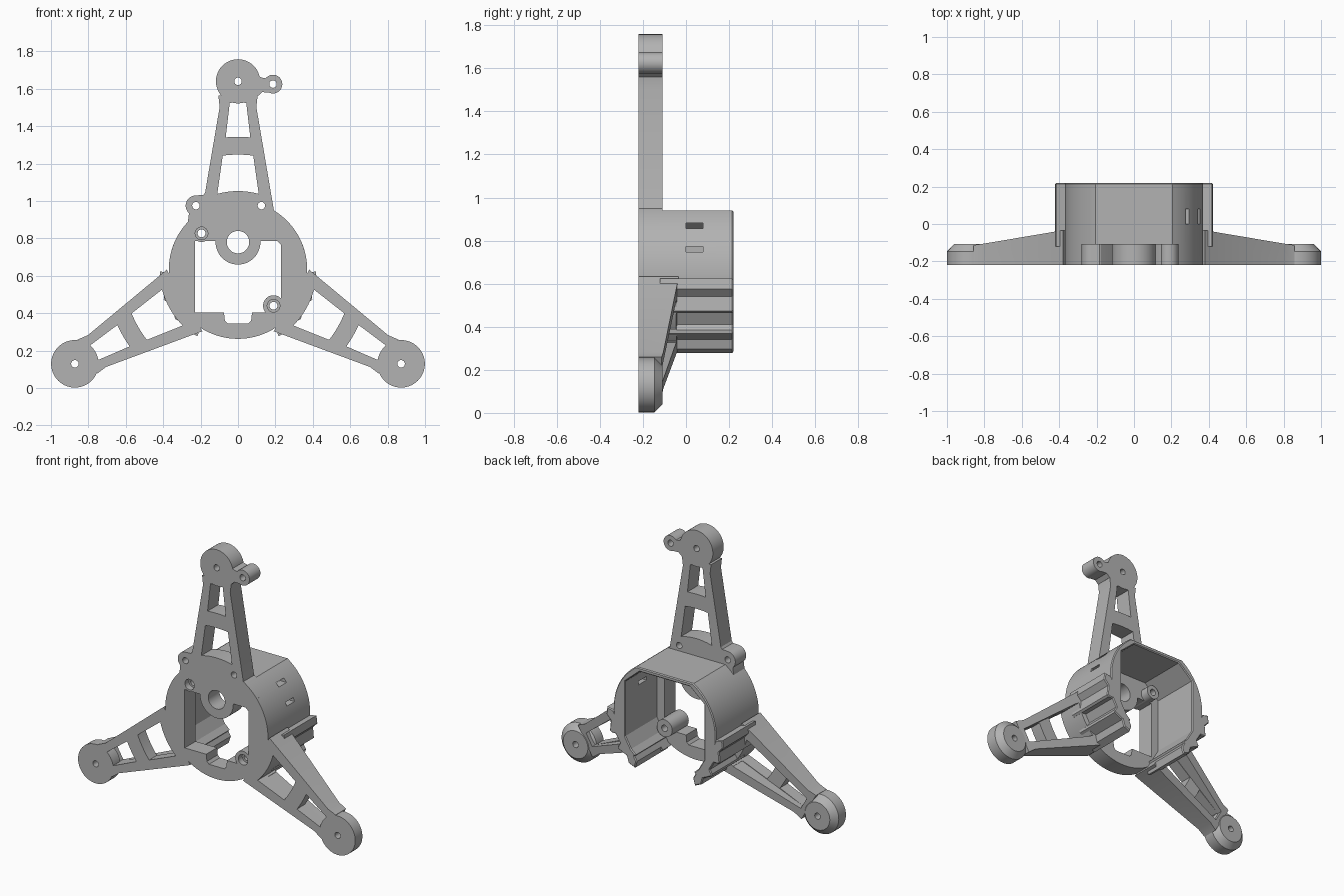
import bpy, bmesh
from math import sin, cos, radians, pi

cube = bpy.data.objects.get("Cube")
if cube:
    bpy.data.objects.remove(cube)

FRONT, MID, BACK = -0.22, -0.108, 0.22   # depth levels along y
CZ = 0.633                               # height of the hub centre
HUB_R, REACH = 0.37, 1.007
parts = []

grey = bpy.data.materials.new("plain_grey")
GREY = (0.45, 0.45, 0.45, 1)
grey.diffuse_color = GREY
grey.use_nodes = True
grey.node_tree.nodes["Principled BSDF"].inputs["Base Color"].default_value = GREY


def circle(x, z, r, n=48):
    return [(x + r * cos(2 * pi * i / n), z + r * sin(2 * pi * i / n)) for i in range(n)]


def arc(r, a0, a1, n=24):
    """Arc about the hub centre, in degrees."""
    angles = [radians(a0 + (a1 - a0) * i / n) for i in range(n + 1)]
    return [(r * cos(a), CZ + r * sin(a)) for a in angles]


def polar(points, angle):
    """Turn (along arm, across arm) points into (x, z)."""
    c, s = cos(radians(angle)), sin(radians(angle))
    return [(u * c - v * s, CZ + u * s + v * c) for u, v in points]


def prism(name, outline, y0, y1, chamfer=0, back=None):
    """Extrude an (x, z) outline in depth; back(x, z) can tilt the rear face."""
    bm = bmesh.new()
    front = [bm.verts.new((x, y0, z)) for x, z in outline]
    rear = [bm.verts.new((x, back(x, z) if back else y1, z)) for x, z in outline]
    bm.faces.new(front)
    cap = bm.faces.new(rear)
    n = len(outline)
    for i in range(n):
        j = (i + 1) % n
        bm.faces.new((front[i], front[j], rear[j], rear[i]))
    bmesh.ops.recalc_face_normals(bm, faces=bm.faces[:])
    if chamfer:
        bmesh.ops.bevel(bm, geom=list(cap.edges), offset=chamfer, segments=1,
                        affect='EDGES', clamp_overlap=True)
    mesh = bpy.data.meshes.new(name)
    bm.to_mesh(mesh)
    bm.free()
    mesh.materials.append(grey)
    obj = bpy.data.objects.new(name, mesh)
    bpy.context.scene.collection.objects.link(obj)
    return obj


def part(name, outline, y0, y1, cuts=(), **kw):
    """Make a solid and subtract each (outline, y0, y1) cut from it."""
    obj = prism(name, outline, y0, y1, **kw)
    for cut in cuts:
        cutter = prism("cutter", *cut)
        cutter.hide_render = True
        mod = obj.modifiers.new("cut", 'BOOLEAN')
        mod.operation, mod.solver, mod.object = 'DIFFERENCE', 'EXACT', cutter
        bpy.context.view_layer.update()
        graph = bpy.context.evaluated_depsgraph_get()
        result = bpy.data.meshes.new_from_object(obj.evaluated_get(graph))
        obj.modifiers.clear()
        obj.data = result
        bpy.data.objects.remove(cutter)
    parts.append(obj)
    return obj


def through(outline):
    return (outline, -0.5, 0.5)


# Shared holes
hub_hole = through(circle(0, 0.78, 0.06))
pin_holes = [through(circle(x, 0.975, 0.02, 24)) for x in (-0.225, 0.125)]
screws = {"upper": (-0.195, 0.827, 0.046), "lower": (0.19, 0.44, 0.056)}
screw_cuts = {}
for key, (x, z, r) in screws.items():
    screw_cuts[key] = [through(circle(x, z, 0.021, 24)),
                       (circle(x, z, 0.034, 24), -0.5, FRONT + 0.04)]
opening = [(-0.23, 0.405), (-0.075, 0.405), (-0.07, 0.36), (-0.055, 0.345),
           (0.055, 0.345), (0.07, 0.36), (0.075, 0.405), (0.23, 0.405),
           (0.23, 0.765), (0.21, 0.785), (-0.23, 0.785)]

# Hub plate with its opening, centre bearing ring and screw bosses
part("hub_plate", circle(0, CZ, HUB_R, 96), FRONT, MID,
     [through(opening), hub_hole] + pin_holes + screw_cuts["upper"] + screw_cuts["lower"])
part("bearing_ring", circle(0, 0.78, 0.12), FRONT, MID, [hub_hole])
for key, (x, z, r) in screws.items():
    part(key + "_screw_boss", circle(x, z, r, 32), FRONT, -0.05, screw_cuts[key])

# Open-bottomed housing behind the plate, with two slots in its left wall
inner_half = [(0.21, -0.27), (0.285, -0.2), (0.285, 0.19), (0.18, 0.28)]
inner = [(-x, CZ + z) for x, z in inner_half]
inner += [(x, CZ + z) for x, z in reversed(inner_half)]
shell = arc(HUB_R, -52, 56, 40) + arc(HUB_R, 124, 232, 40) + inner
slots = [([(0.2, z), (0.45, z), (0.45, z + 0.024), (0.2, z + 0.024)], 0, 0.08)
         for z in (0.748, 0.857)]
part("housing_shell", shell, FRONT + 0.02, BACK, slots, chamfer=0.006)

# Arms: inner and outer windows are bounded by arcs around the hub
def arm_window(r0, r1, half0, half1, angle):
    near = [(r0 * cos(t), r0 * sin(t)) for t in [half0 / r0 * k / 4 for k in range(-4, 5)]]
    far = [(r1 * cos(t), r1 * sin(t)) for t in [half1 / r1 * k / 4 for k in range(4, -5, -1)]]
    return polar(near + far, angle)


def make_arm(side, angle, start, raised):
    c, s = cos(radians(angle)), sin(radians(angle))
    slope = lambda x, z: -0.035 - 0.132 * (x * c + (z - CZ) * s - 0.34)
    cuts = [through(arm_window(0.42, 0.615, 0.112, 0.082, angle)),
            through(arm_window(0.71, 0.893, 0.066, 0.044, angle))]
    if raised:
        # Hollow between the two long ribs
        hollow = polar([(0.42, -0.112), (0.893, -0.044), (0.893, 0.044), (0.42, 0.112)], angle)
        cuts.append((hollow, -0.14, 0.2))
    else:
        cuts += pin_holes
    base = 0.19 + (0.33 - start) * 0.16
    outline = polar([(start, -base), (0.87, -0.098), (0.93, -0.105),
                     (0.93, 0.105), (0.87, 0.098), (start, base)], angle)
    part(side + "_arm", outline, FRONT, MID, cuts, back=slope if raised else None)

    # Round foot with a pin hole
    fx, fz = polar([(REACH, 0)], angle)[0]
    part(side + "_foot", circle(fx, fz, 0.127 if raised else 0.118, 64), FRONT, MID,
         [through(circle(fx, fz, 0.02, 24))], chamfer=0.038 if raised else 0)

    # Grooved clip rail along the housing
    if raised:
        half = [(0.33, 0.168), (0.365, 0.2), (0.395, 0.16), (0.385, 0.115),
                (0.424, 0.06), (0.418, 0.045), (0.392, 0.03)]
        rail = half + [(u, -v) for u, v in reversed(half)]
        part(side + "_clip_rail", polar(rail, angle), -0.12, BACK, chamfer=0.006)


make_arm("left", -30, 0.33, True)
make_arm("right", 210, 0.33, True)
make_arm("top", 90, 0.3, False)

# Side lug beside the top foot
lug_hole = through(circle(0.187, 1.625, 0.02, 24))
part("top_lug", circle(0.187, 1.625, 0.05, 32), FRONT, MID, [lug_hole])
part("top_lug_bridge", [(0.07, 1.56), (0.105, 1.56), (0.13, 1.582), (0.187, 1.578),
                        (0.187, 1.672), (0.15, 1.655), (0.125, 1.66), (0.07, 1.69)],
     FRONT, MID, [lug_hole])

# Ear at the foot of the top arm
part("ear", circle(-0.225, 0.975, 0.055, 32), FRONT, MID, [pin_holes[0]])
part("ear_bridge", [(-0.225, 1.03), (-0.185, 1.032), (-0.165, 1.06), (-0.14, 1.06),
                    (-0.14, 0.86), (-0.27, 0.87), (-0.262, 0.935)],
     FRONT, MID, [pin_holes[0]])

# Smooth the round walls, keep edges crisp
bpy.ops.object.select_all(action='DESELECT')
for obj in parts:
    obj.select_set(True)
bpy.context.view_layer.objects.active = parts[0]
bpy.ops.object.shade_smooth_by_angle(angle=radians(30))
